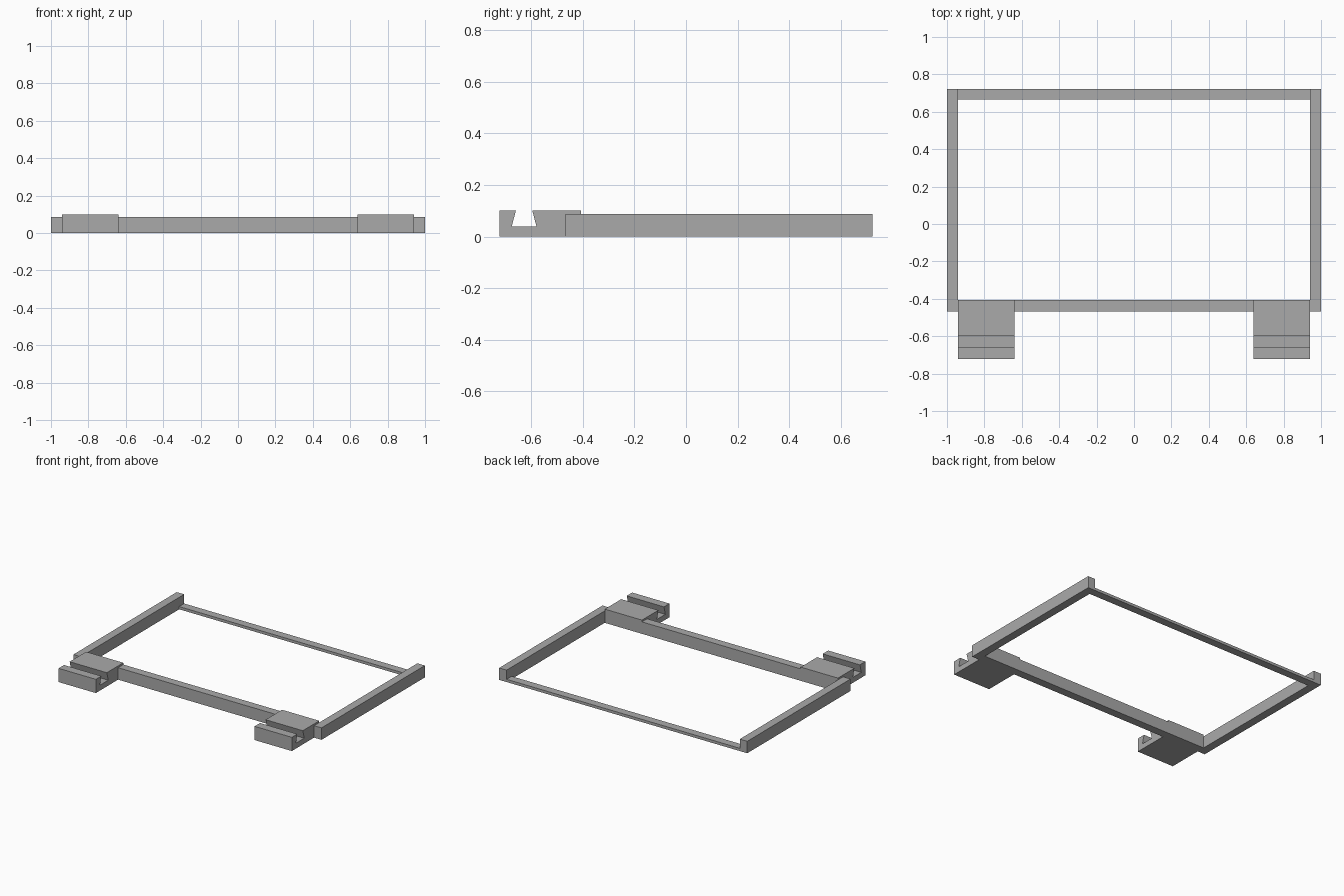
import bpy
import bmesh

cube = bpy.data.objects.get("Cube")
if cube:
    bpy.data.objects.remove(cube, do_unlink=True)

# Single flat grey
grey = bpy.data.materials.new("plain grey")
grey.use_nodes = True
colour = (0.4, 0.4, 0.4, 1)
grey.diffuse_color = colour
grey.node_tree.nodes["Principled BSDF"].inputs["Base Color"].default_value = colour


def extrude_profile(name, profile, x0, x1):
    """Extrude a closed (y, z) outline along x."""
    bm = bmesh.new()
    face = bm.faces.new([bm.verts.new((x0, y, z)) for y, z in profile])
    out = bmesh.ops.extrude_face_region(bm, geom=[face])
    moved = [v for v in out["geom"] if isinstance(v, bmesh.types.BMVert)]
    bmesh.ops.translate(bm, verts=moved, vec=(x1 - x0, 0, 0))
    bmesh.ops.recalc_face_normals(bm, faces=bm.faces)
    mesh = bpy.data.meshes.new(name)
    bm.to_mesh(mesh)
    bm.free()
    mesh.materials.append(grey)
    obj = bpy.data.objects.new(name, mesh)
    bpy.context.collection.objects.link(obj)
    return obj


def bar(name, x0, x1, y0, y1, height):
    return extrude_profile(name, [(y0, 0), (y1, 0), (y1, height), (y0, height)], x0, x1)


FRONT, INNER, BACK = -0.467, -0.407, 0.723
RAIL = 0.087      # rail height
SIDE = 0.94       # inner edge of the side rails
BLOCK = 0.64      # inner edge of the clamp blocks

# Frame: tall front rail, low back strip
bar("front_rail", -BLOCK, BLOCK, FRONT, INNER, RAIL)
bar("back_strip", -SIDE, SIDE, 0.665, BACK, 0.02)

# Clamp block outline with a dovetail slot open at the top
clamp = [(-0.723, 0), (INNER, 0), (INNER, 0.1), (-0.596, 0.1), (-0.58, 0.039),
         (-0.676, 0.039), (-0.66, 0.1), (-0.723, 0.1)]

# Mirrored side rails and clamp blocks
for side, s in (("left", 1), ("right", -1)):
    bar(side + "_rail", s * SIDE, s, FRONT, BACK, RAIL)
    extrude_profile(side + "_clamp_block", clamp, s * BLOCK, s * SIDE)
